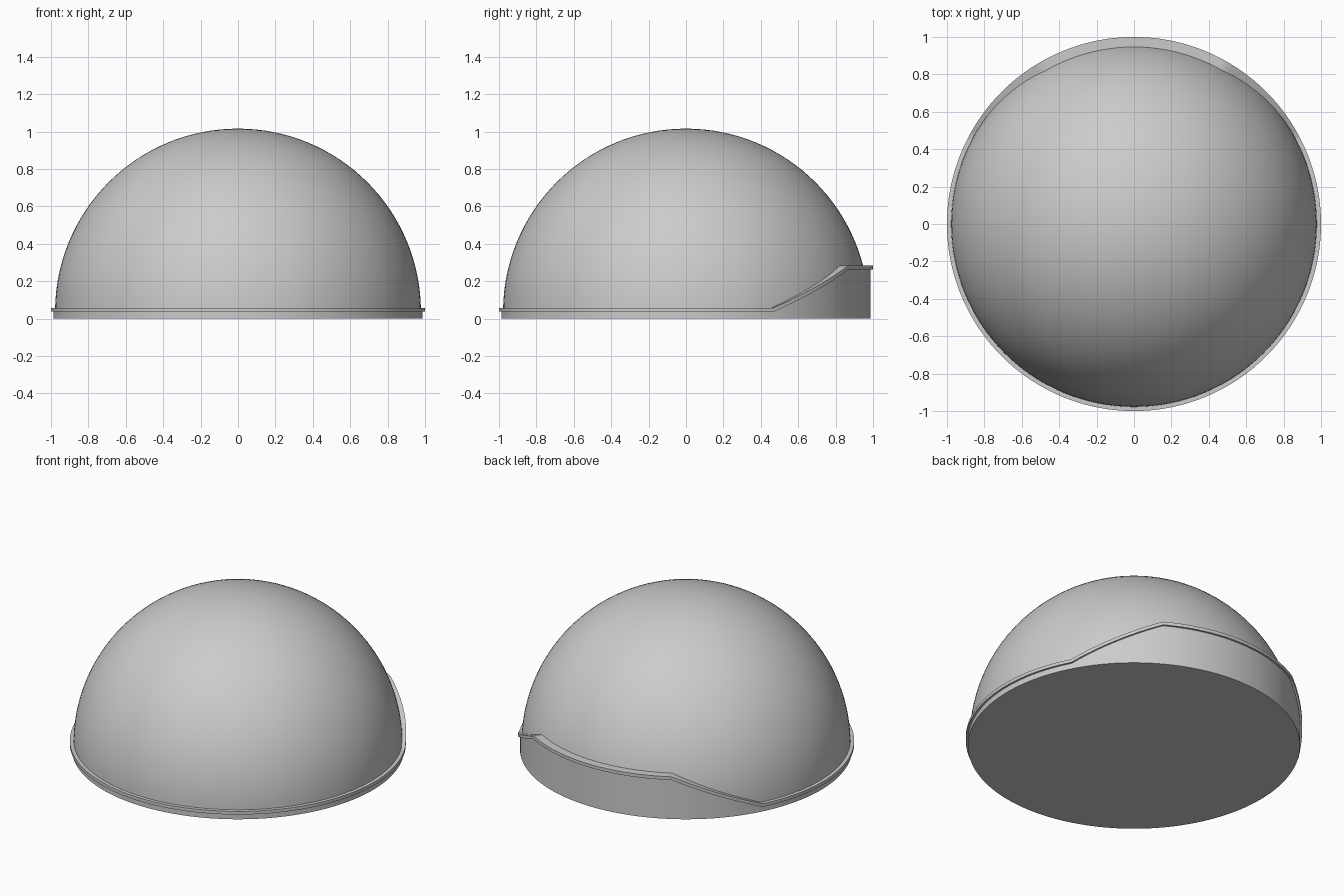
import bpy, bmesh, math

cube = bpy.data.objects.get("Cube")
if cube:
    bpy.data.objects.remove(cube, do_unlink=True)

grey = bpy.data.materials.new("light_grey")
grey.use_nodes = True
colour = (0.6, 0.6, 0.6, 1)
grey.diffuse_color = colour
grey.node_tree.nodes["Principled BSDF"].inputs["Base Color"].default_value = colour

STEPS = 180
LOW, HIGH = 0.037, 0.262      # rim underside at the front and at the back
THICK = 0.021                 # rim thickness
RAMP_START, RAMP_END = 28, 60 # degrees around from the sides


def rim_height(deg):
    """Low at the front, a straight ramp at each side, high at the back."""
    a = deg if deg <= 90 else 180 - deg
    t = min(max((a - RAMP_START) / (RAMP_END - RAMP_START), 0), 1)
    return LOW + t * (HIGH - LOW)


def finish(bm, name, angle):
    bmesh.ops.recalc_face_normals(bm, faces=bm.faces)
    mesh = bpy.data.meshes.new(name)
    bm.to_mesh(mesh)
    bm.free()
    ob = bpy.data.objects.new(name, mesh)
    bpy.context.collection.objects.link(ob)
    mesh.materials.append(grey)
    bpy.ops.object.select_all(action='DESELECT')
    ob.select_set(True)
    bpy.context.view_layer.objects.active = ob
    bpy.ops.object.shade_smooth_by_angle(angle=math.radians(angle))


def ring(name, section, cap_bottom=False):
    """Sweep a closed section, given per angle as (radius, z), around z."""
    bm = bmesh.new()
    loops = []
    for i in range(STEPS):
        deg = i * 360 / STEPS
        c, s = math.cos(math.radians(deg)), math.sin(math.radians(deg))
        loops.append([bm.verts.new((r * c, r * s, z))
                      for r, z in section(rim_height(deg))])
    n = len(loops[0])
    for i in range(STEPS):
        a, b = loops[i], loops[(i + 1) % STEPS]
        for j in range(n - 1 if cap_bottom else n):
            k = (j + 1) % n
            bm.faces.new((a[j], b[j], b[k], a[k]))
    if cap_bottom:
        bm.faces.new([loop[0] for loop in loops])
    finish(bm, name, 25)


# Base wall with a flat closed bottom
ring("base", lambda h: [(0.987, 0), (0.987, h + 0.005)], cap_bottom=True)

# Thin projecting rim that follows the top of the base
ring("rim", lambda h: [(0.93, h), (1, h), (1, h + THICK), (0.93, h + THICK)])

# Smooth half-sphere dome
bm = bmesh.new()
bmesh.ops.create_uvsphere(bm, u_segments=128, v_segments=64, radius=0.978)
bmesh.ops.bisect_plane(bm, geom=bm.verts[:] + bm.edges[:] + bm.faces[:],
                       plane_co=(0, 0, 0), plane_no=(0, 0, 1), clear_inner=True)
bmesh.ops.translate(bm, verts=bm.verts, vec=(0, 0, 0.038))
finish(bm, "dome", 30)
